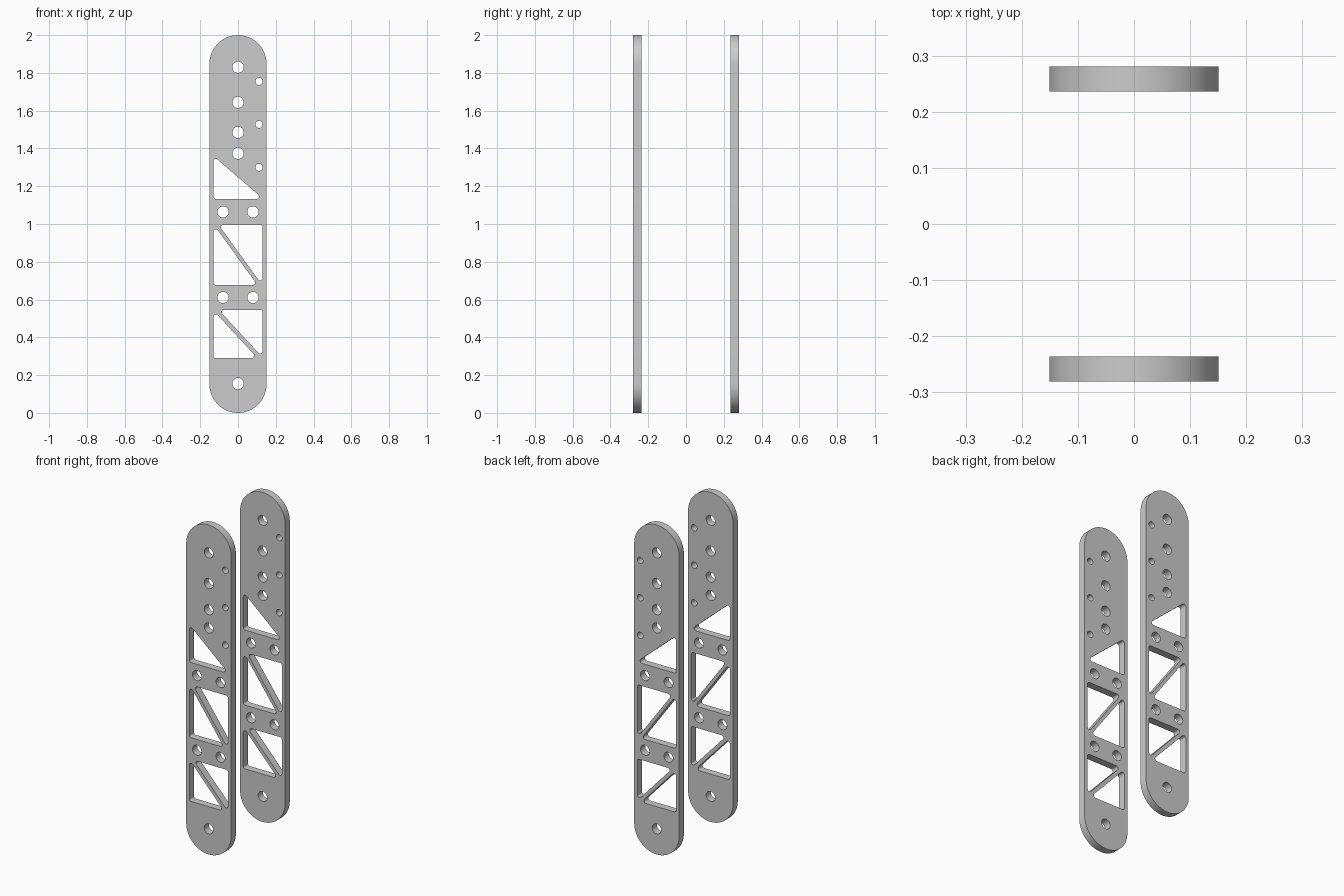
import bpy, bmesh
from math import sin, cos, pi, radians
from mathutils import Vector, Matrix

if "Cube" in bpy.data.objects:
    bpy.data.objects.remove(bpy.data.objects["Cube"])

R = 0.151          # half width and end radius
Y_MID, HALF_T = 0.2585, 0.0225


def arc(cx, cz, r, a0, a1, n):
    return [(cx + r * cos(a0 + (a1 - a0) * i / n), cz + r * sin(a0 + (a1 - a0) * i / n))
            for i in range(n + 1)]


def circle(cx, cz, r, n=40):
    return arc(cx, cz, r, 0, 2 * pi, n)[:-1]


def rounded(corners, r=0.013, n=8):
    """Polygon with every corner replaced by a tangent arc."""
    pts = []
    for i, c in enumerate(corners):
        c = Vector(c)
        a = (Vector(corners[i - 1]) - c).normalized()
        b = (Vector(corners[(i + 1) % len(corners)]) - c).normalized()
        half = a.angle(b) / 2
        centre = c + (a + b).normalized() * (r / sin(half))
        t = r * cos(half) / sin(half)
        v0, v1 = c + a * t - centre, c + b * t - centre
        for k in range(n + 1):
            d = v0.lerp(v1, k / n).normalized() * r
            pts.append(tuple(centre + d))
    return pts


# Outline with round ends
loops = [arc(0, 2 - R, R, 0, pi, 48) + arc(0, R, R, pi, 2 * pi, 48)]

# Bolt holes: centre line, paired, and small edge holes
loops += [circle(0, z, 0.03) for z in (0.155, 1.374, 1.485, 1.644, 1.83)]
loops += [circle(x, z, 0.03) for z in (0.611, 1.064) for x in (-0.079, 0.079)]
loops += [circle(0.111, z, 0.019, 32) for z in (1.30, 1.528, 1.755)]

# Triangular truss windows
loops.append(rounded([(-0.13, 1.133), (0.133, 1.133), (-0.13, 1.36)]))
for lo, hi, rise in ((0.677, 0.996, 0.322), (0.29, 0.546, 0.252)):
    loops.append(rounded([(-0.13, lo), (0.103, lo), (-0.13, lo + rise)]))
    loops.append(rounded([(0.13, hi), (-0.103, hi), (0.13, hi - rise)]))

# Filled profile extruded to a plate
curve = bpy.data.curves.new("plate_profile", 'CURVE')
curve.dimensions = '2D'
curve.fill_mode = 'BOTH'
curve.extrude = HALF_T
for pts in loops:
    s = curve.splines.new('POLY')
    s.points.add(len(pts) - 1)
    for p, (x, z) in zip(s.points, pts):
        p.co = (x, z, 0, 1)
    s.use_cyclic_u = True
tmp = bpy.data.objects.new("plate_profile", curve)
bpy.context.collection.objects.link(tmp)
deps = bpy.context.evaluated_depsgraph_get()
mesh = bpy.data.meshes.new_from_object(tmp.evaluated_get(deps))
bpy.data.objects.remove(tmp)

# Weld, stand upright, smooth the round walls
bm = bmesh.new()
bm.from_mesh(mesh)
bmesh.ops.remove_doubles(bm, verts=bm.verts, dist=1e-5)
bmesh.ops.transform(bm, matrix=Matrix.Rotation(radians(90), 4, 'X'), verts=bm.verts)
bmesh.ops.recalc_face_normals(bm, faces=bm.faces)
for f in bm.faces:
    f.smooth = True
for e in bm.edges:
    e.smooth = len(e.link_faces) == 2 and e.calc_face_angle(0) < radians(35)
bm.to_mesh(mesh)
bm.free()

# Two identical side plates
for name, y in (("front_plate", -Y_MID), ("back_plate", Y_MID)):
    ob = bpy.data.objects.new(name, mesh.copy())
    ob.location.y = y
    bpy.context.collection.objects.link(ob)
